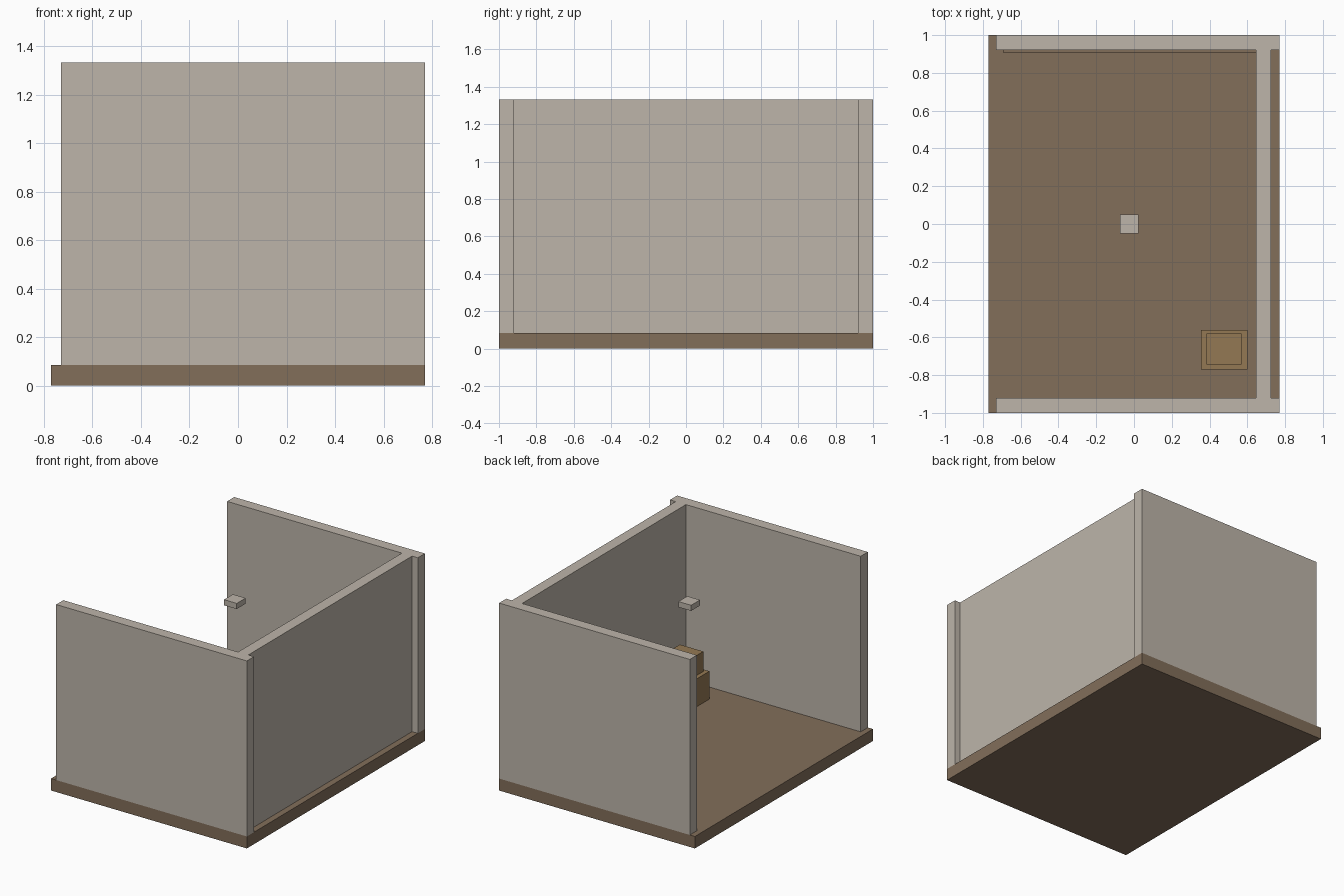
import bpy
from mathutils import Vector

default = bpy.data.objects.get("Cube")
if default:
    bpy.data.objects.remove(default, do_unlink=True)


def make_material(name, rgb):
    mat = bpy.data.materials.new(name)
    mat.use_nodes = True
    colour = (*rgb, 1.0)
    mat.diffuse_color = colour
    bsdf = next(n for n in mat.node_tree.nodes if n.type == "BSDF_PRINCIPLED")
    bsdf.inputs["Base Color"].default_value = colour
    bsdf.inputs["Roughness"].default_value = 0.9
    return mat


def box(name, low, high, mat):
    """Flat-shaded box between two opposite corners."""
    low, high = Vector(low), Vector(high)
    bpy.ops.mesh.primitive_cube_add(size=1, location=(low + high) / 2)
    obj = bpy.context.object
    obj.name = name
    obj.scale = high - low
    bpy.ops.object.transform_apply(location=False, rotation=False, scale=True)
    obj.data.materials.append(mat)
    return obj


plaster = make_material("warm grey plaster", (0.51, 0.46, 0.40))
floor_wood = make_material("brown floor wood", (0.223, 0.156, 0.102))
crate_wood = make_material("tan crate wood", (0.296, 0.191, 0.088))

FLOOR, TOP = 0.085, 1.333
HALF_X, HALF_Y = 0.77, 1.0
INNER_Y = 0.92

# Floor slab
box("floor", (-HALF_X, -HALF_Y, 0), (HALF_X, HALF_Y, FLOOR), floor_wood)

# End walls at front and back
for name, y0, y1 in (("front_wall", -HALF_Y, -INNER_Y),
                     ("back_wall", INNER_Y, HALF_Y)):
    box(name, (-0.73, y0, FLOOR), (HALF_X, y1, TOP), plaster)

# Recessed wall joining the two ends
box("side_wall", (0.645, -INNER_Y, FLOOR), (0.725, INNER_Y, TOP), plaster)

# Low skirting along the inside of the back wall
box("back_skirting", (-0.69, 0.905, FLOOR), (0.645, INNER_Y, 0.15), floor_wood)

# Two stacked crates in the front corner
box("lower_crate", (0.355, -0.77, FLOOR), (0.6, -0.56, 0.283), crate_wood)
box("upper_crate", (0.385, -0.745, 0.283), (0.57, -0.58, 0.425), crate_wood)

# Hanging ceiling lamp block
box("ceiling_lamp", (-0.075, -0.05, 1.14), (0.025, 0.05, 1.18), plaster)
